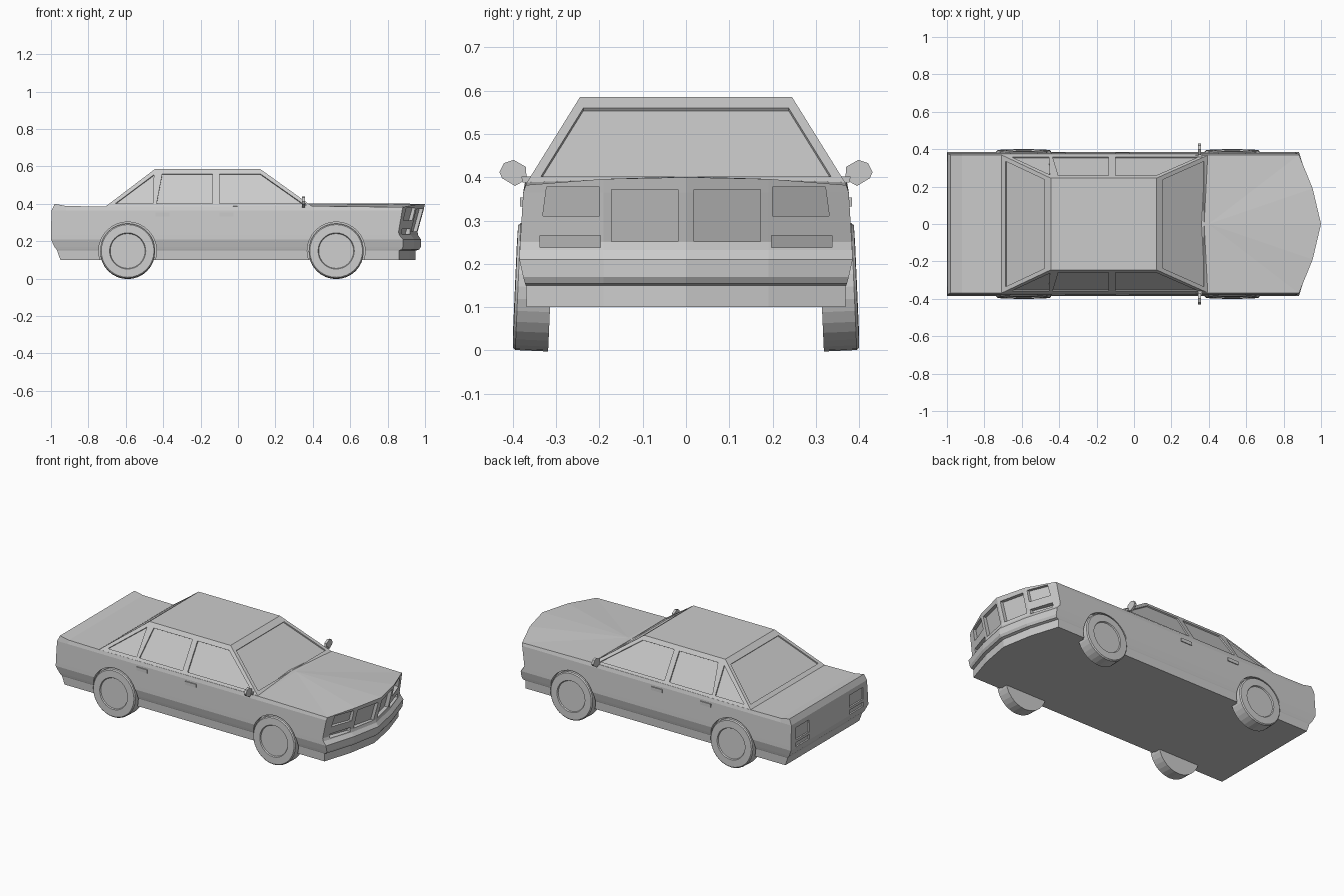
import bpy, bmesh, math
from mathutils import Vector, Matrix

if "Cube" in bpy.data.objects:
    bpy.data.objects.remove(bpy.data.objects["Cube"])


def make(name, verts, faces):
    bm = bmesh.new()
    vs = [bm.verts.new(v) for v in verts]
    for f in faces:
        bm.faces.new([vs[i] for i in f])
    bmesh.ops.recalc_face_normals(bm, faces=bm.faces)
    me = bpy.data.meshes.new(name)
    bm.to_mesh(me)
    bm.free()
    ob = bpy.data.objects.new(name, me)
    bpy.context.collection.objects.link(ob)
    return ob


def prism(name, pts, vec):
    n = len(pts)
    verts = [Vector(p) for p in pts] + [Vector(p) + Vector(vec) for p in pts]
    faces = [range(n), range(n, 2 * n)]
    faces += [(i, (i + 1) % n, (i + 1) % n + n, i + n) for i in range(n)]
    return make(name, verts, faces)


def recess(ob, pts, out, depth):
    """Sink a panel outline into a surface, against the direction out."""
    out = Vector(out).normalized()
    cutter = prism("cutter", [Vector(p) - out * depth for p in pts], out * (depth + 0.03))
    cutter.hide_render = True
    mod = ob.modifiers.new("recess", 'BOOLEAN')
    mod.operation, mod.solver, mod.object = 'DIFFERENCE', 'EXACT', cutter
    bpy.context.view_layer.objects.active = ob
    bpy.ops.object.modifier_apply(modifier=mod.name)
    bpy.data.objects.remove(cutter)


# Body: stacked plan outlines (z, half width, tail x, nose x, nose corner x)
layers = [(0.10, 0.368, -0.95, 0.95, 0.86), (0.15, 0.37, -0.967, 0.95, 0.86),
          (0.155, 0.372, -0.97, 0.968, 0.875), (0.17, 0.376, -0.982, 0.978, 0.882),
          (0.21, 0.385, -1.0, 0.978, 0.882), (0.232, 0.384, -1.0, 0.963, 0.863),
          (0.25, 0.383, -1.0, 0.96, 0.858), (0.365, 0.376, -0.997, 0.992, 0.878),
          (None, 0.37, -0.98, 1.0, 0.882)]
verts, faces = [], []
for z, w, tail, nose, corner in layers:
    half = [(tail, w, 0.40), (-0.92, w, 0.388), (-0.70, w, 0.385), (0.40, w, 0.388),
            (corner, w, 0.382), (corner + (nose - corner) * 0.62, 0.19, 0.396)]
    ring = half + [(nose, 0, 0.40)] + [(x, -y, t) for x, y, t in reversed(half)]
    verts += [(x, y, t if z is None else z) for x, y, t in ring]
n = 13
for k in range(len(layers) - 1):
    for i in range(n):
        j = (i + 1) % n
        faces.append((k * n + i, k * n + j, k * n + n + j, k * n + n + i))
faces.append(range(n))
# Boot deck and crowned bonnet close the top
t = n * (len(layers) - 1)
c = len(verts)
verts.append((0.40, 0, 0.402))
faces += [(t, t + 1, t + 11, t + 12), (t + 1, t + 2, t + 10, t + 11),
          (t + 2, t + 3, c, t + 9, t + 10), (t + 3, t + 4, c), (t + 4, t + 5, c),
          (t + 5, t + 6, c), (t + 6, t + 7, c), (t + 7, t + 8, c), (t + 8, t + 9, c)]
body = make("body", verts, faces)


def nose_x(y, z):
    y = abs(y)
    top = 1.0 - 0.24 * y if y < 0.19 else 0.955 - 0.41 * (y - 0.19)
    return top - (0.395 - z) * 0.275


# Grille halves, headlamps and lower lamps sunk into the nose, lamps in the tail
for s in (1, -1):
    for y0, y1, z0, z1, d in [(0.018, 0.172, 0.252, 0.372, 0.02),
                              (0.20, 0.328, 0.31, 0.378, 0.015),
                              (0.197, 0.337, 0.238, 0.265, 0.015)]:
        zt = 0.357 if y0 > 0.19 and z1 > 0.3 else 0
        pts = [(y0, z0), (y1 + 0.003 * (zt > 0), z0), (y1 - 0.006 * (zt > 0), z1), (y0, z1)]
        recess(body, [(nose_x(y, z), s * y, z) for y, z in pts], (1, 0, 0), d)
    for z0, z1 in [(0.26, 0.335), (0.215, 0.243)]:
        recess(body, [(-1, s * y, z) for y, z in
                      [(0.20, z0), (0.335, z0), (0.335, z1), (0.20, z1)]], (-1, 0, 0), 0.01)

# Wheel arches
AXLES = {"rear": -0.59, "front": 0.525}
for s in (1, -1):
    for x in AXLES.values():
        arch = [(x + 0.155 * math.cos(a * math.pi / 16), s * 0.385,
                 0.148 + 0.155 * math.sin(a * math.pi / 16)) for a in range(32)]
        recess(body, arch, (0, s, 0), 0.03)

# Cabin with sunken windows
ZB, ZT = 0.384, 0.585
cabin = make("cabin",
             [(-0.71, -0.37, ZB), (0.40, -0.37, ZB), (0.40, 0.37, ZB), (-0.71, 0.37, ZB),
              (-0.445, -0.245, ZT), (0.12, -0.245, ZT), (0.12, 0.245, ZT), (-0.445, 0.245, ZT)],
             [(0, 1, 2, 3), (4, 5, 6, 7), (0, 1, 5, 4), (1, 2, 6, 5), (2, 3, 7, 6), (3, 0, 4, 7)])


def slope(z, base, top):
    return base + (top - base) * (z - ZB) / (ZT - ZB)


side_windows = [[(-0.655, 0.402), (-0.455, 0.402), (-0.45, 0.555)],
                [(-0.435, 0.402), (-0.405, 0.56), (-0.135, 0.56), (-0.135, 0.402)],
                [(-0.10, 0.402), (-0.10, 0.56), (0.12, 0.56), (0.345, 0.402)]]
for s in (1, -1):
    for win in side_windows:
        recess(cabin, [(x, s * slope(z, 0.37, 0.245), z) for x, z in win],
               (0, s * 0.201, 0.125), 0.008)
for base, top, out in [(0.40, 0.12, (0.201, 0, 0.28)), (-0.71, -0.445, (-0.201, 0, 0.265))]:
    recess(cabin, [(slope(z, base, top), y, z) for y, z in
                   [(-0.335, 0.402), (0.335, 0.402), (0.237, 0.56), (-0.237, 0.56)]], out, 0.008)


# Wheels: turned profile (radius, distance outwards), leaning in slightly at the top
def wheel(name, x, s):
    prof = [(0.147, -0.082), (0.147, -0.006), (0.141, 0.0), (0.097, 0.001), (0.093, -0.006)]
    seg = 32
    lean = Matrix.Rotation(s * math.radians(2.5), 4, 'X')
    vs = []
    for r, d in prof:
        for i in range(seg):
            a = 2 * math.pi * i / seg
            p = lean @ Vector((r * math.cos(a), s * d, r * math.sin(a)))
            vs.append(p + Vector((x, s * 0.394, 0.148)))
    fs = [range(seg), range(seg * (len(prof) - 1), seg * len(prof))]
    for k in range(len(prof) - 1):
        for i in range(seg):
            j = (i + 1) % seg
            fs.append((k * seg + i, k * seg + j, k * seg + seg + j, k * seg + seg + i))
    make(name, vs, fs)


for s, side in ((1, "left"), (-1, "right")):
    for end, x in AXLES.items():
        wheel(f"{end}_wheel_{side}", x, s)
    # Door handles
    for end, x in (("rear", -0.44), ("front", -0.10)):
        prism(f"{end}_door_handle_{side}",
              [(x, s * 0.37, 0.332), (x + 0.075, s * 0.37, 0.332),
               (x + 0.075, s * 0.37, 0.353), (x, s * 0.37, 0.353)], (0, s * 0.013, 0))
    # Door mirrors on short stalks
    prism(f"mirror_{side}", [(0.343, s * y, z) for y, z in
                             [(0.368, 0.395), (0.395, 0.38), (0.425, 0.398), (0.431, 0.412),
                              (0.42, 0.433), (0.398, 0.44), (0.37, 0.424)]], (0.014, 0, 0))
    prism(f"mirror_stalk_{side}", [(0.343, s * y, z) for y, z in
                                   [(0.35, 0.385), (0.378, 0.388), (0.38, 0.402), (0.35, 0.402)]],
          (0.02, 0, 0))
